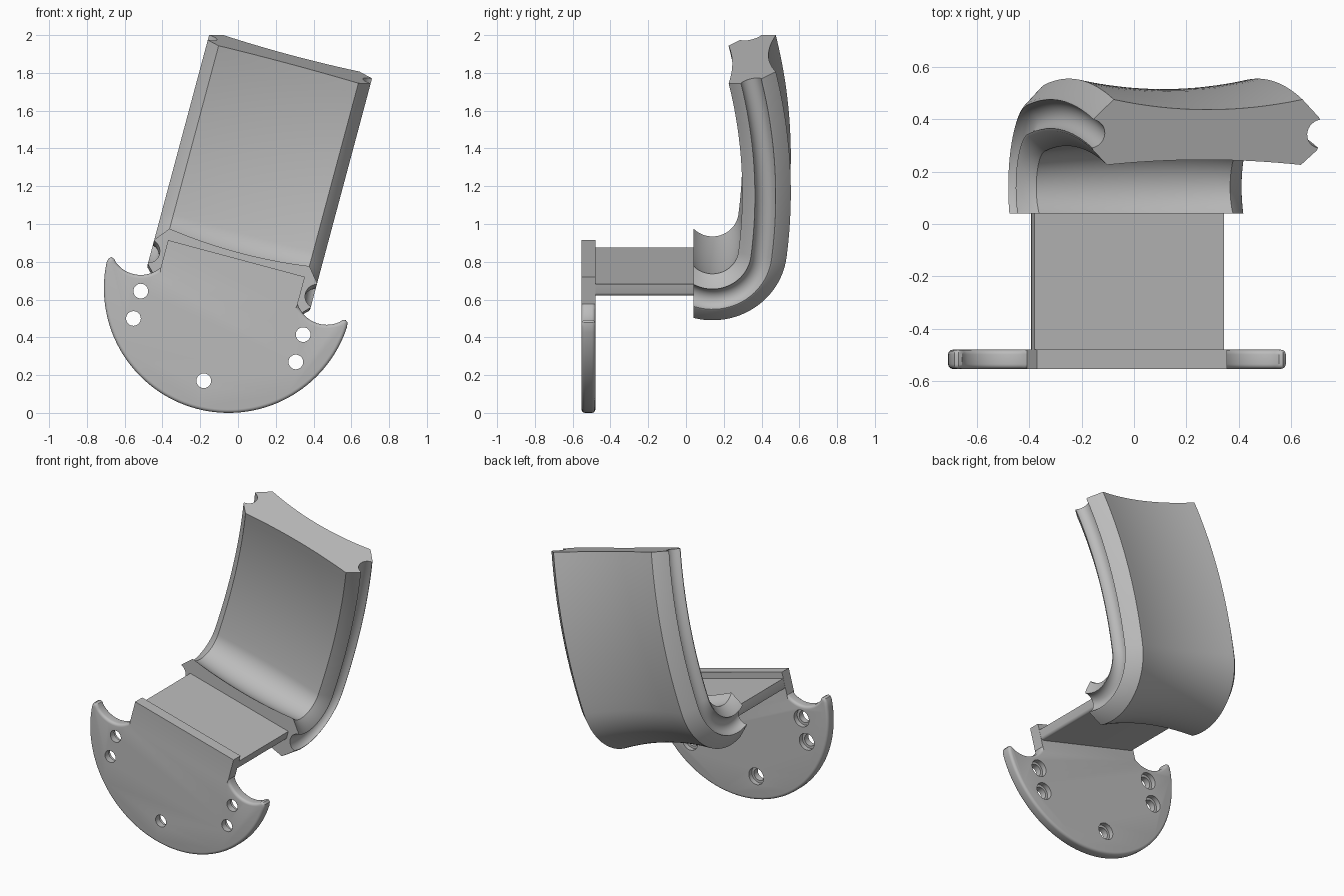
import bpy, bmesh
from math import radians, sin, cos, acos, atan2, hypot, pi
from mathutils import Matrix

if "Cube" in bpy.data.objects:
    bpy.data.objects.remove(bpy.data.objects["Cube"])

grey = bpy.data.materials.new("plain_grey")
grey.use_nodes = True
grey.diffuse_color = (0.5, 0.5, 0.5, 1)
grey.node_tree.nodes["Principled BSDF"].inputs["Base Color"].default_value = (0.5, 0.5, 0.5, 1)

# The whole bracket is built upright around the disc centre, then leaned over
LEAN = Matrix.Translation((-0.05, 0, 0.66)) @ Matrix.Rotation(radians(15), 4, 'Y')


def loft(name, rings, edge_rule=None, radius=0.02):
    """Skin equal-length rings of points, cap both ends, round chosen edges."""
    bm = bmesh.new()
    loops = [[bm.verts.new(p) for p in ring] for ring in rings]
    n = len(loops[0])
    for a, b in zip(loops, loops[1:]):
        for i in range(n):
            j = (i + 1) % n
            bm.faces.new((a[i], a[j], b[j], b[i]))
    bm.faces.new(loops[0][::-1])
    bm.faces.new(loops[-1])
    bmesh.ops.recalc_face_normals(bm, faces=bm.faces[:])
    if edge_rule:
        edges = [e for e in bm.edges if edge_rule(e.verts[0].co, e.verts[1].co)]
        bmesh.ops.bevel(bm, geom=edges, offset=radius, segments=4, profile=0.5,
                        affect='EDGES', clamp_overlap=False)
    mesh = bpy.data.meshes.new(name)
    bm.to_mesh(mesh)
    bm.free()
    mesh.transform(LEAN)
    mesh.materials.append(grey)
    obj = bpy.data.objects.new(name, mesh)
    bpy.context.collection.objects.link(obj)
    return obj


def activate(obj):
    bpy.ops.object.select_all(action='DESELECT')
    obj.select_set(True)
    bpy.context.view_layer.objects.active = obj


def arc(cx, cy, r, start, end, steps):
    angles = [radians(start + (end - start) * i / steps) for i in range(steps + 1)]
    return [(cx + r * cos(a), cy + r * sin(a)) for a in angles]


# Mounting plate: half disc with a scallop on each shoulder
right = arc(0, 0, 0.66, -90, -3, 32)
right += [(0.655, -0.012), (0.642, -0.002), (0.626, -0.006)]
right += arc(0.51, 0.105, 0.163, -51, -146, 16) + [(0.375, 0.163)]
outline = right + [(-x, z) for x, z in reversed(right[1:])]
FRONT, BACK = -0.553, -0.48
plate = loft("mounting_plate", [[(x, y, z) for x, z in outline] for y in (FRONT, BACK)],
             lambda a, b: abs(a.y - b.y) < 0.001 and max(a.z, b.z) < 0.02, 0.018)

# Screw holes, counterbored from the back
holes = [(s * 0.445, z) for s in (-1, 1) for z in (-0.135, -0.285)] + [(0, -0.507)]
steps = [(-0.6, 0.039), (-0.512, 0.039), (-0.512, 0.055), (-0.42, 0.055)]
for cx, cz in holes:
    cutter = loft("hole_cutter", [[(x, y, z) for x, z in arc(cx, cz, r, 0, 345, 23)]
                                  for y, r in steps])
    cutter.hide_render = True
    mod = plate.modifiers.new("hole", 'BOOLEAN')
    mod.operation, mod.solver, mod.object = 'DIFFERENCE', 'EXACT', cutter
    activate(plate)
    bpy.ops.object.modifier_apply(modifier=mod.name)
    bpy.data.objects.remove(cutter)

# Flat arm with rounded lower edges
W, LOW, HIGH = 0.374, 0.055, 0.122
arm = loft("arm", [[(-W, y, LOW), (W, y, LOW), (W, y, HIGH), (-W, y, HIGH)]
                   for y in (BACK - 0.01, 0.06)],
           lambda a, b: abs(a.y - b.y) > 0.1 and a.z < 0.06, 0.02)

# Cradle section: hollowed inner and outer faces, bevelled sides with a groove
T = 0.257
half = [(0.383 * k / 8, 0.02 * (1 - (k / 8) ** 2)) for k in range(9)]
half += [(0.443, 0.058)]
half += arc(0.456, 0.122, 0.056, 260, 100, 14)
half += [(0.443, 0.186)]
half += [(0.373 * k / 8, T - 0.04 * (1 - (k / 8) ** 2)) for k in range(8, -1, -1)]
section = half + [(-u, n) for u, n in reversed(half[1:-1])]

# Cradle path: tight bend at the foot, tangent to a long gentle arc
BIG_Y, BIG_Z, BIG_R = -2.245, 0.624, 2.8
BEND_Y, BEND_Z, CUT_Y = 0.14, 0.32, 0.04
join = atan2(BEND_Z - BIG_Z, BEND_Y - BIG_Y)
bend_r = BIG_R - hypot(BEND_Y - BIG_Y, BEND_Z - BIG_Z)
top = radians(13.7)
rings = []
for i in range(25):
    ring = []
    for u, n in section:
        r = bend_r - T + n
        start = -acos((CUT_Y - BEND_Y) / r)
        a = start + (join - start) * i / 24
        ring.append((u, BEND_Y + r * cos(a), BEND_Z + r * sin(a)))
    rings.append(ring)
for i in range(1, 17):
    a = join + (top - join) * i / 16
    rings.append([(u, BIG_Y + (BIG_R - T + n) * cos(a), BIG_Z + (BIG_R - T + n) * sin(a))
                  for u, n in section])
cradle = loft("curved_cradle", rings)

for obj in (plate, arm, cradle):
    activate(obj)
    bpy.ops.object.shade_smooth_by_angle(angle=radians(30))
